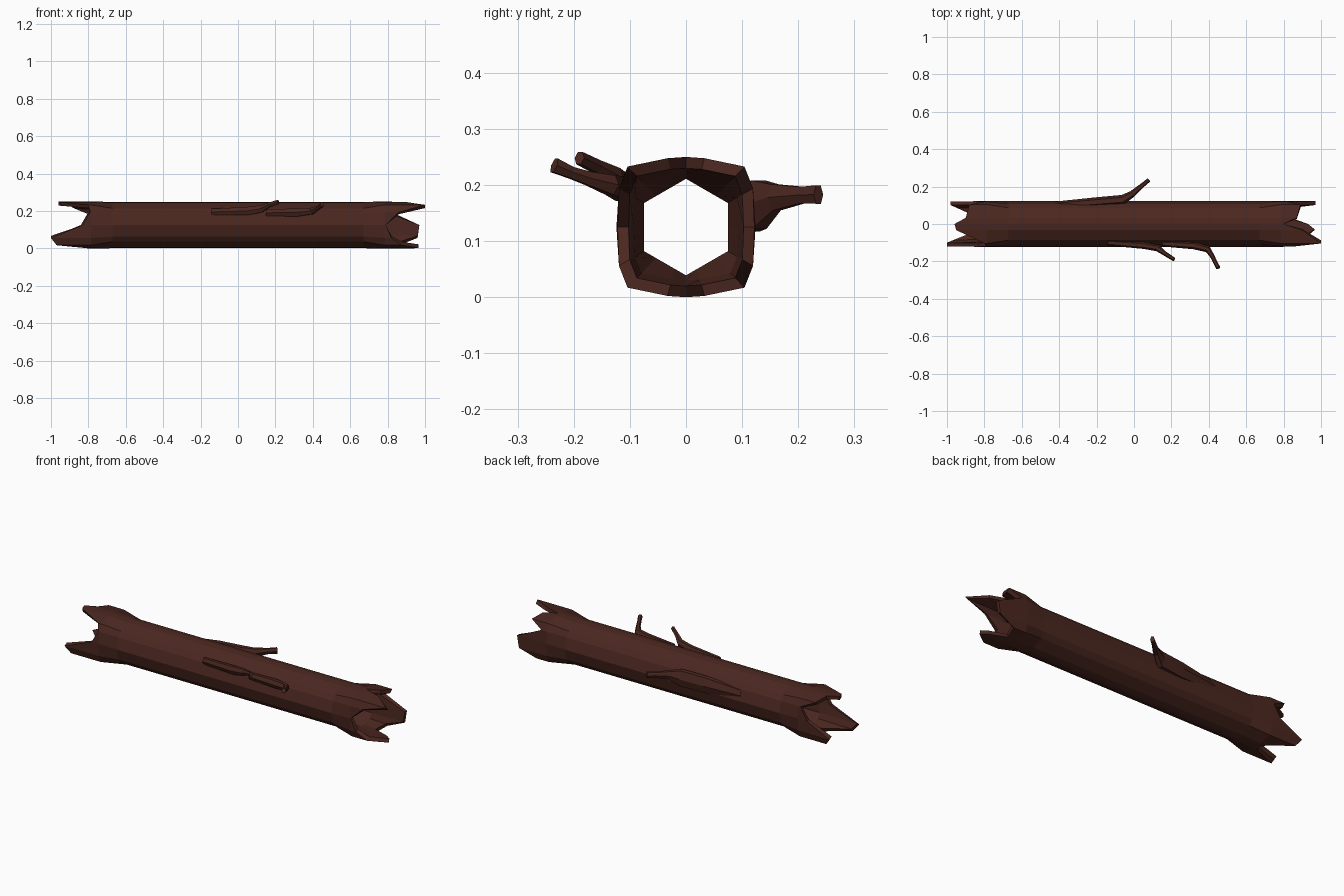
import bpy, bmesh
from math import sin, cos, radians
from mathutils import Vector

if "Cube" in bpy.data.objects:
    bpy.data.objects.remove(bpy.data.objects["Cube"])

bark = bpy.data.materials.new("bark")
bark.diffuse_color = (0.07, 0.02, 0.014, 1)
bark.use_nodes = True
bark.node_tree.nodes["Principled BSDF"].inputs["Base Color"].default_value = bark.diffuse_color
CZ = 0.125


def finish(bm, name):
    bmesh.ops.recalc_face_normals(bm, faces=bm.faces[:])
    me = bpy.data.meshes.new(name)
    bm.to_mesh(me)
    bm.free()
    me.materials.append(bark)
    ob = bpy.data.objects.new(name, me)
    bpy.context.collection.objects.link(ob)
    return ob


# Columns around the log: angle from +y towards +z
angles = [0, 30, 46, 75, 90, 105, 134, 150, 180, 210, 226, 255, 270, 285, 314, 330]
# How far each column's splinter reaches at the left and right ends
left = [.84, .80, .88, .90, .96, .95, .80, .79, .83, 1.0, .97, .82, .80, .82, .95, .98]
right = [.97, .82, .89, .87, .80, .90, 1.0, .86, .79, .82, .88, .965, .93, .84, .86, .96]
flare = {0: .122, 30: .138, 46: .150, 75: .127, 90: .125}


def folded(a):
    a = a % 180
    return min(a, 180 - a)


def hex_radius(a):
    return 0.0745 / cos(radians((a + 30) % 60 - 30))


# Hollow trunk: every column is a closed loop, outside then back through the bore
bm = bmesh.new()
cols = []
for a, l, r in zip(angles, left, right):
    f, h = flare[folded(a)], hex_radius(a)
    rim = f * 0.84
    loop = [(-l, f), (-.785, f), (-.67, .124), (.67, .124), (.785, f), (r, f),
            (r, rim), (.77, f * .76), (.66, h), (-.66, h), (-.77, f * .76), (-l, rim)]
    cols.append([bm.verts.new((x, q * cos(radians(a)), CZ + q * sin(radians(a)))) for x, q in loop])
n = len(cols)
for i in range(n):
    c, d = cols[i], cols[(i + 1) % n]
    m = len(c)
    for j in range(m):
        k = (j + 1) % m
        bm.faces.new((c[j], d[j], d[k], c[k]))
finish(bm, "hollow_trunk")


# Branches: tapered tubes whose roots run along the trunk as a ridge
def branch(name, path, sides=6):
    bm = bmesh.new()
    pts = [Vector(p[:3]) for p in path]
    rings = []
    for i, p in enumerate(pts):
        t = (pts[min(i + 1, len(pts) - 1)] - pts[max(i - 1, 0)]).normalized()
        side = t.cross(Vector((0, 0, 1))).normalized()
        up = side.cross(t)
        w, h = path[i][3:]
        rings.append([bm.verts.new(p + side * w * cos(radians(360 * k / sides))
                                   + up * h * sin(radians(360 * k / sides))) for k in range(sides)])
    for a, b in zip(rings, rings[1:]):
        for k in range(sides):
            j = (k + 1) % sides
            bm.faces.new((a[k], a[j], b[j], b[k]))
    bm.faces.new(rings[0])
    bm.faces.new(rings[-1])
    finish(bm, name)


# each point: x, y, z, half width, half height
branch("back_branch", [(-.42, .10, .155, .02, .03), (-.20, .118, .16, .025, .05),
                       (-.06, .13, .165, .026, .05), (-.01, .16, .178, .018, .027),
                       (.045, .207, .182, .012, .017), (.08, .236, .183, .011, .019)])
branch("front_branch_short", [(-.14, -.10, .195, .015, .02), (.05, -.115, .20, .018, .025),
                              (.125, -.128, .212, .018, .022), (.165, -.158, .232, .012, .014),
                              (.215, -.19, .248, .010, .013)])
branch("front_branch_long", [(.15, -.105, .19, .015, .02), (.32, -.115, .193, .020, .025),
                             (.395, -.135, .20, .018, .02), (.42, -.175, .212, .012, .014),
                             (.435, -.205, .222, .011, .012), (.45, -.235, .235, .012, .015)])
